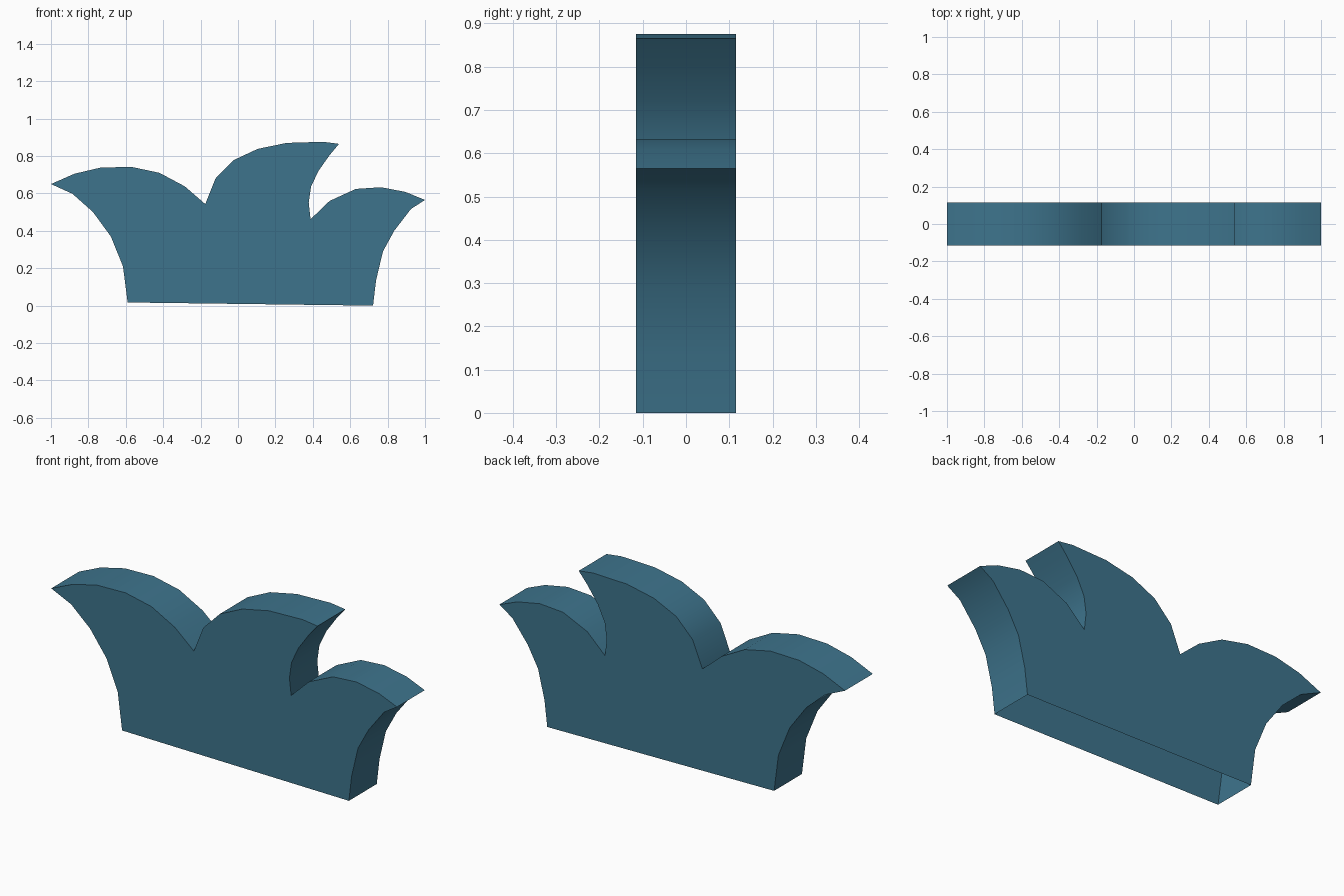
import bpy, bmesh

if "Cube" in bpy.data.objects:
    bpy.data.objects.remove(bpy.data.objects["Cube"])

HALF_DEPTH = 0.115

# Crest outline in the x-z plane, from the lower left corner over the top
# to the lower right corner (clockwise seen from the front)
left_edge = [(-0.59, 0.017), (-0.615, 0.21), (-0.68, 0.37), (-0.775, 0.50), (-0.885, 0.598)]
left_leaf = [(-1.0, 0.65), (-0.875, 0.705), (-0.735, 0.738), (-0.57, 0.742),
             (-0.42, 0.71), (-0.285, 0.638)]
middle_leaf = [(-0.175, 0.543), (-0.12, 0.68), (-0.025, 0.777), (0.105, 0.838),
               (0.26, 0.87), (0.455, 0.876), (0.54, 0.865), (0.49, 0.805),
               (0.43, 0.72), (0.39, 0.635), (0.378, 0.55)]
right_leaf = [(0.388, 0.462), (0.49, 0.56), (0.63, 0.624), (0.765, 0.633), (0.895, 0.608)]
right_edge = [(1.0, 0.565), (0.925, 0.517), (0.835, 0.40), (0.775, 0.29),
              (0.738, 0.135), (0.722, 0.0)]
outline = left_edge + left_leaf + middle_leaf + right_leaf + right_edge

teal = bpy.data.materials.new("teal")
teal.diffuse_color = (0.048, 0.175, 0.265, 1.0)
teal.use_nodes = True
teal.node_tree.nodes["Principled BSDF"].inputs["Base Color"].default_value = teal.diffuse_color

# Shell: front and back panels joined by the rim, open underneath
bm = bmesh.new()
front = [bm.verts.new((x, -HALF_DEPTH, z)) for x, z in outline]
back = [bm.verts.new((x, HALF_DEPTH, z)) for x, z in outline]
bm.faces.new(front[::-1])
bm.faces.new(back)
for i in range(len(outline) - 1):
    bm.faces.new((front[i], front[i + 1], back[i + 1], back[i]))
bm.normal_update()

mesh = bpy.data.meshes.new("leaf_crest")
bm.to_mesh(mesh)
bm.free()
mesh.materials.append(teal)
crest = bpy.data.objects.new("leaf_crest", mesh)
bpy.context.collection.objects.link(crest)

# Smooth rim with crisp tips and panel edges
bpy.context.view_layer.objects.active = crest
crest.select_set(True)
bpy.ops.object.shade_smooth_by_angle(angle=0.56)
